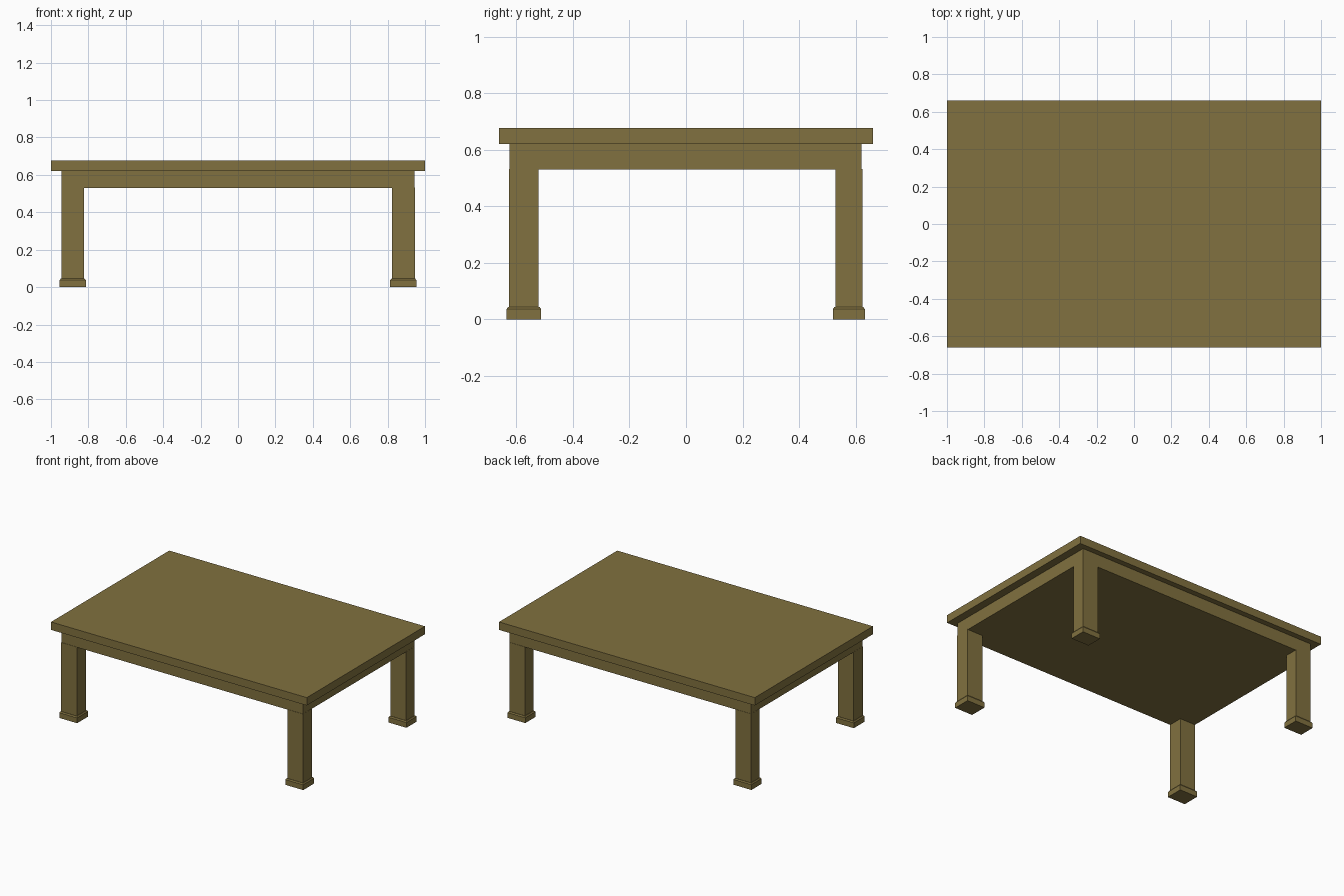
import bpy, bmesh

if "Cube" in bpy.data.objects:
    bpy.data.objects.remove(bpy.data.objects["Cube"])

wood = bpy.data.materials.new("wood")
wood.diffuse_color = (0.22, 0.165, 0.05, 1)
wood.use_nodes = True
wood.node_tree.nodes["Principled BSDF"].inputs["Base Color"].default_value = wood.diffuse_color


def solid(name, sections):
    """Stack rectangular sections (x0, x1, y0, y1, z) into one closed solid."""
    bm = bmesh.new()
    rings = [[bm.verts.new(p) for p in ((a, c, z), (b, c, z), (b, d, z), (a, d, z))]
             for a, b, c, d, z in sections]
    bm.faces.new(rings[0][::-1])
    bm.faces.new(rings[-1])
    for low, high in zip(rings, rings[1:]):
        for i in range(4):
            j = (i + 1) % 4
            bm.faces.new((low[i], low[j], high[j], high[i]))
    mesh = bpy.data.meshes.new(name)
    bm.to_mesh(mesh)
    bm.free()
    mesh.materials.append(wood)
    obj = bpy.data.objects.new(name, mesh)
    bpy.context.collection.objects.link(obj)
    return obj


# Overhanging slab and the solid frame beneath it
solid("table_top", [(-1, 1, -0.66, 0.66, z) for z in (0.62, 0.676)])
solid("apron", [(-0.944, 0.944, -0.623, 0.621, z) for z in (0.53, 0.62)])

# Legs with chamfered feet, front pair slightly deeper than the back pair
for row, y0, y1 in (("front", -0.625, -0.521), ("back", 0.528, 0.623)):
    for side, x0, x1 in (("left", -0.945, -0.823), ("right", 0.823, 0.945)):
        solid(f"{row}_{side}_leg", [(x0, x1, y0, y1, z) for z in (0.04, 0.532)])
        g = 0.009
        wide = (x0 - g, x1 + g, y0 - g, y1 + g)
        neck = (x0 - 0.003, x1 + 0.003, y0 - 0.003, y1 + 0.003)
        solid(f"{row}_{side}_foot", [(*wide, 0), (*wide, 0.037), (*neck, 0.045)])
